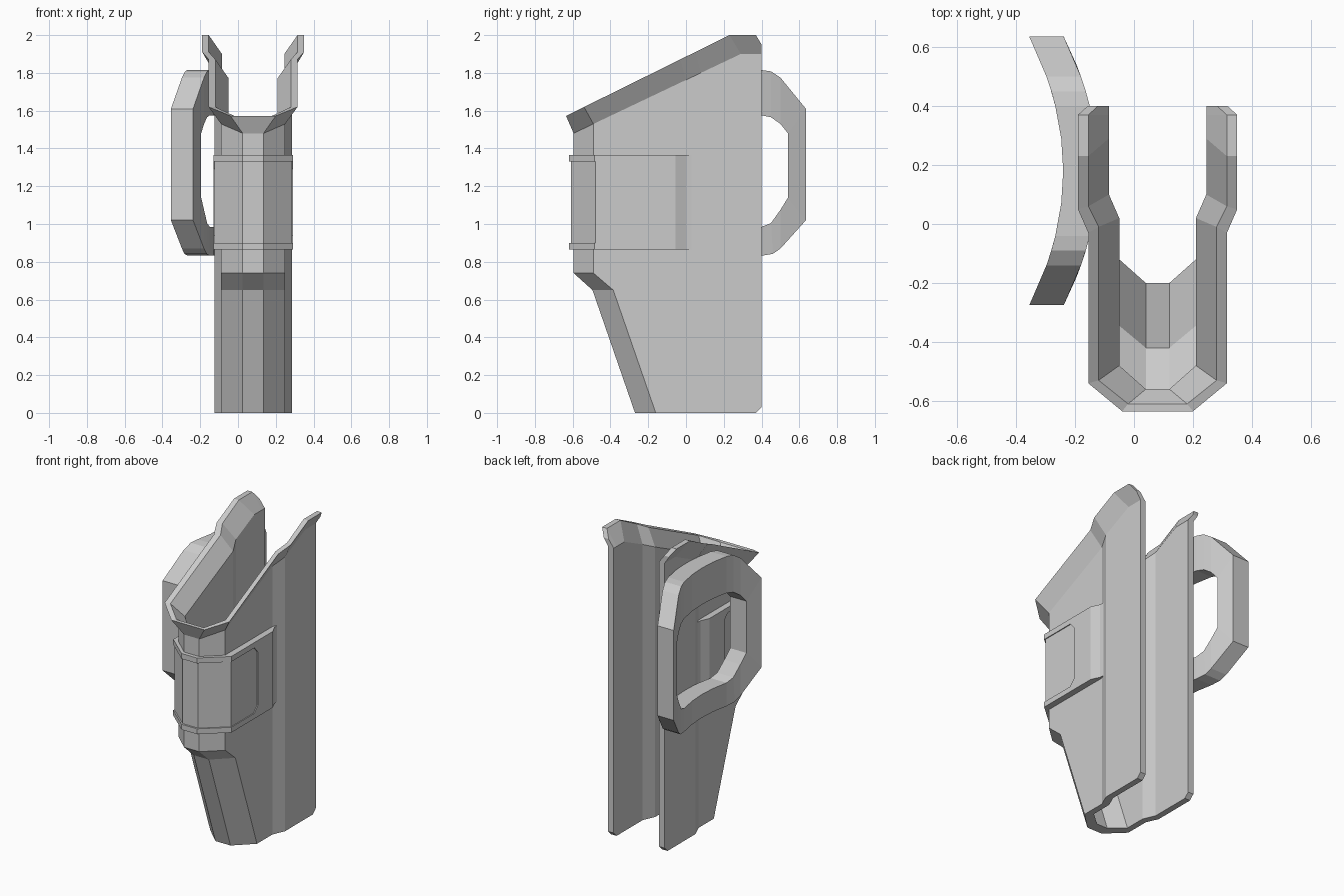
import bpy, bmesh

if "Cube" in bpy.data.objects:
    bpy.data.objects.remove(bpy.data.objects["Cube"])

CX = 0.08  # mirror plane of the holster body


def make(name, verts, faces):
    bm = bmesh.new()
    vs = [bm.verts.new(v) for v in verts]
    for f in faces:
        bm.faces.new([vs[i] for i in f])
    bmesh.ops.recalc_face_normals(bm, faces=bm.faces)
    me = bpy.data.meshes.new(name)
    bm.to_mesh(me)
    bm.free()
    ob = bpy.data.objects.new(name, me)
    bpy.context.collection.objects.link(ob)
    return ob


def grid_skin(rings, closed):
    """Quads between successive equal-length rings; rings themselves wrap round."""
    n, m = len(rings), len(rings[0])
    verts = [v for r in rings for v in r]
    faces = [(i * m + j, i * m + (j + 1) % m, (i + 1) % n * m + (j + 1) % m, (i + 1) % n * m + j)
             for i in range(n if closed else n - 1) for j in range(m)]
    if not closed:
        faces += [tuple(range(m)), tuple(range((n - 1) * m, n * m))]
    return verts, faces


def prism(name, pts, a, b, place):
    """Extrude a 2D outline between a and b; place maps (p, q, t) to 3D."""
    return make(name, *grid_skin([[place(p, q, t) for p, q in pts] for t in (a, b)], False))


def mirror_u(half):
    return [(CX - u, *r) for u, *r in reversed(half)] + [(CX + u, *r) for u, *r in half]


# Holster shell: U-shaped rows lofted from the toe to the flared rim
def rim_z(y):
    return min(2.0, 1.57 + 0.494 * (y + 0.64))


def base_z(y):
    return min(1.9, 1.48 + 0.475 * (y + 0.595))


def wall_row(yf, yc, z, inner, gap):
    d = 0.04 if inner else 0
    s = 0.02 if inner else 0
    cols = [(0.04 if inner else 0.055, yf + (gap if inner else 0)),
            (0.17 - d, yc + d * (0.25 if gap < 0.05 else 1)),
            (0.17 - d, s), (0.205 - d, 0.08 + s), (0.205 - d, 0.29),
            (0.205 - d, 0.37), (0.205 - d, 0.4)]
    if z is None:
        half = [(u, y, base_z(y)) for u, y in cols]
    else:
        half = [(u, y, z) for u, y in cols]
        if z == 0:
            half[-1] = (0.205 - d, 0.4, 0.03)
    return mirror_u(half)


def rim_row(inner):
    t = 0.035 if inner else 0
    outer_y = [-0.635, -0.54, -0.03, 0.05, 0.23, 0.37, 0.4]
    ys = [-0.61, -0.53, -0.01, 0.06, 0.23, 0.37, 0.4] if inner else outer_y
    us = [0.10 if inner else 0.12] + [x - t for x in (0.235, 0.235, 0.27, 0.27, 0.27, 0.237)]
    zs = [rim_z(y) for y in outer_y]
    zs[-1] = 1.95
    return mirror_u(list(zip(us, ys, zs)))


def shell_rows(inner):
    levels = [(-0.27, -0.16, 0, 0.07), (-0.495, -0.385, 0.65, 0.075),
              (-0.595, -0.49, 0.74, 0.035), (-0.595, -0.49, None, 0.035)]
    return [wall_row(yf, yc, z, inner, g) for yf, yc, z, g in levels] + [rim_row(inner)]


outer, inner = shell_rows(False), shell_rows(True)
n = len(outer[0])
# each ring runs up the outside of one column and back down the inside
rings = [[r[c] for r in outer] + [r[c] for r in reversed(inner)] for c in range(n)]
make("holster_shell", *grid_skin(rings, False))


# Reinforcing strap: recessed core, two raised bands, side plates and tapered ends
def u_strap(name, front, side, yc, z0, z1):
    out = mirror_u([(0.056, front), (side, yc), (side, -0.055)])
    inn = mirror_u([(0.05, -0.578), (0.15, -0.485), (0.15, -0.055)])
    rings = [[(*o, z0), (*o, z1), (*i, z1), (*i, z0)] for o, i in zip(out, inn)]
    return make(name, *grid_skin(rings, False))


u_strap("strap_core", -0.608, 0.205, -0.48, 0.88, 1.35)
u_strap("strap_lower_band", -0.62, 0.211, -0.485, 0.865, 0.9)
u_strap("strap_upper_band", -0.62, 0.211, -0.485, 1.33, 1.365)
plate = [(-0.245, 1.33), (-0.21, 1.29), (-0.21, 0.94), (-0.245, 0.9), (-0.055, 0.9), (-0.055, 1.33)]
taper = [(0.15, -0.055), (0.211, -0.055), (0.186, 0.0), (0.183, 0.03), (0.15, 0.03)]
for s, side in ((-1, "left"), (1, "right")):
    prism(f"strap_plate_{side}", plate, 0.15, 0.211, lambda y, z, u: (CX + s * u, y, z))
    prism(f"strap_taper_{side}", taper, 0.865, 1.365, lambda u, y, z: (CX + s * u, y, z))

# Belt loop: octagonal-ended ring, bowed away from the shell at both ends
loop_out = [(0, 1.815), (0.11, 1.815), (0.22, 1.815), (0.27, 1.808), (0.32, 1.775), (0.455, 1.61),
            (0.455, 1.02), (0.32, 0.87), (0.28, 0.842), (0.22, 0.832), (0.11, 0.832), (0, 0.832)]
loop_in = [(0, 1.575), (0.11, 1.575), (0.22, 1.575), (0.27, 1.565), (0.32, 1.53), (0.36, 1.48),
           (0.36, 1.14), (0.32, 1.075), (0.27, 1.005), (0.22, 0.985), (0.11, 0.985), (0, 0.985)]


def full_loop(half):
    return half + [(-d, z) for d, z in reversed(half[1:-1])]


def bow(p, x):
    d, z = p
    return (x - 0.115 * (d / 0.455) ** 2, 0.18 + d, z)


rings = [[bow(o, -0.24), bow(o, -0.123), bow(i, -0.123), bow(i, -0.24)]
         for o, i in zip(full_loop(loop_out), full_loop(loop_in))]
make("belt_loop", *grid_skin(rings, True))
